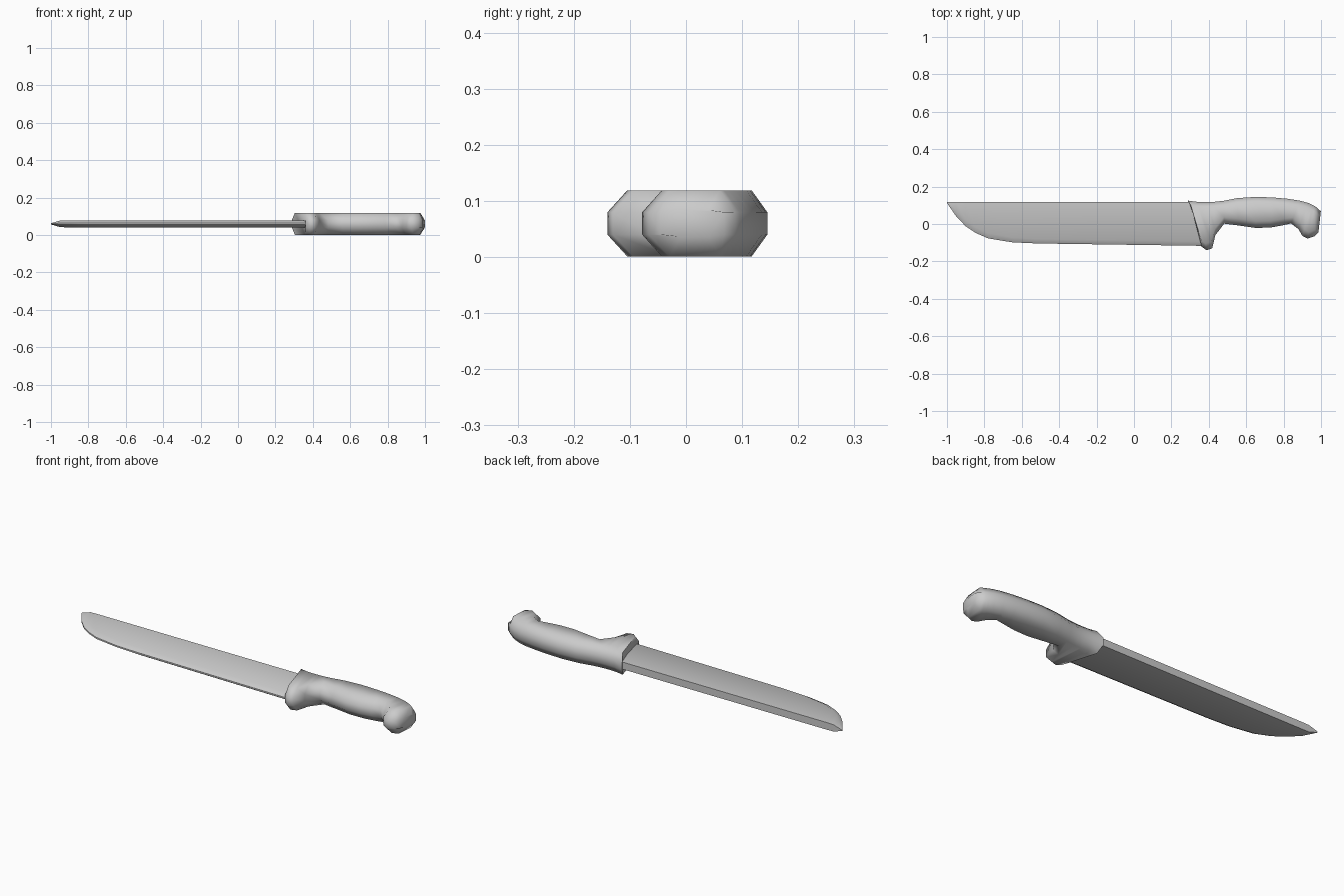
import bpy, math
from mathutils import Vector

if "Cube" in bpy.data.objects:
    bpy.data.objects.remove(bpy.data.objects["Cube"])


def loft(name, rings, angle):
    """Skin a list of equal-length vertex rings and cap both ends."""
    n = len(rings[0])
    verts = [v for ring in rings for v in ring]
    faces = [tuple(range(n)), tuple((len(rings) - 1) * n + i for i in reversed(range(n)))]
    for r in range(len(rings) - 1):
        for i in range(n):
            a, b = r * n + i, r * n + (i + 1) % n
            faces.append((a, a + n, b + n, b))
    mesh = bpy.data.meshes.new(name)
    mesh.from_pydata(verts, [], faces)
    obj = bpy.data.objects.new(name, mesh)
    bpy.context.collection.objects.link(obj)
    bpy.ops.object.select_all(action='DESELECT')
    obj.select_set(True)
    bpy.context.view_layer.objects.active = obj
    bpy.ops.object.mode_set(mode='EDIT')
    bpy.ops.mesh.select_all(action='SELECT')
    bpy.ops.mesh.normals_make_consistent(inside=False)
    bpy.ops.object.mode_set(mode='OBJECT')
    bpy.ops.object.shade_smooth_by_angle(angle=math.radians(angle))
    return obj


MID = 0.06
SPINE = 0.118

# Blade: spine x, edge x, edge y, bevel width, half thickness
blade_stations = [
    (-1.0, -1.0, 0.112, 0.003, 0.003),
    (-0.95, -0.95, 0.04, 0.03, 0.018),
    (-0.9, -0.9, -0.012, 0.032, 0.019),
    (-0.85, -0.85, -0.046, 0.03, 0.019),
    (-0.78, -0.78, -0.077, 0.028, 0.019),
    (-0.65, -0.65, -0.098, 0.026, 0.019),
    (-0.52, -0.52, -0.104, 0.024, 0.019),
    (0.33, 0.38, -0.117, 0.024, 0.019),
]
blade_rings = []
for sx, ex, ey, w, h in blade_stations:
    blade_rings.append([
        (sx, SPINE, MID + h), (ex, ey + w, MID + h), (ex, ey, MID + 0.004 * h / 0.019),
        (ex, ey, MID - 0.004 * h / 0.019), (ex, ey + w, MID - h), (sx, SPINE, MID - h)])
loft("blade", blade_rings, 40)


def handle_ring(tx, ty, bx, by, shift=0.0, outer=0.059):
    """Eight-sided section running from the back point to the belly point."""
    t, b = Vector((tx, ty)), Vector((bx, by))
    d = (b - t).normalized()
    ti, bi = t + d * 0.028, b - d * 0.036
    ti.x += shift
    bi.x += shift
    s = 0.02
    return [(p.x, p.y, MID + z) for p, z in (
        (t, s), (ti, outer), (bi, outer), (b, s),
        (b, -s), (bi, -outer), (ti, -outer), (t, -s))]


# Handle: matched back and belly points from guard to hooked pommel
handle_stations = [
    (0.34, 0.118, 0.388, -0.14), (0.39, 0.117, 0.418, -0.13),
    (0.425, 0.118, 0.435, -0.06), (0.48, 0.124, 0.482, 0.002),
    (0.55, 0.138, 0.56, -0.008), (0.65, 0.145, 0.65, -0.021),
    (0.74, 0.142, 0.73, -0.019), (0.82, 0.135, 0.79, -0.008),
    (0.885, 0.125, 0.84, 0.003), (0.93, 0.113, 0.88, -0.028),
    (0.955, 0.102, 0.9, -0.063), (0.968, 0.095, 0.927, -0.078),
    (0.977, 0.088, 0.965, -0.066),
]
handle_rings = [handle_ring(0.288, 0.125, 0.362, -0.122, shift=0.008)]
handle_rings += [handle_ring(*s) for s in handle_stations]
handle_rings.append(handle_ring(0.999, 0.068, 0.986, -0.045, outer=0.024))
loft("handle", handle_rings, 60)
